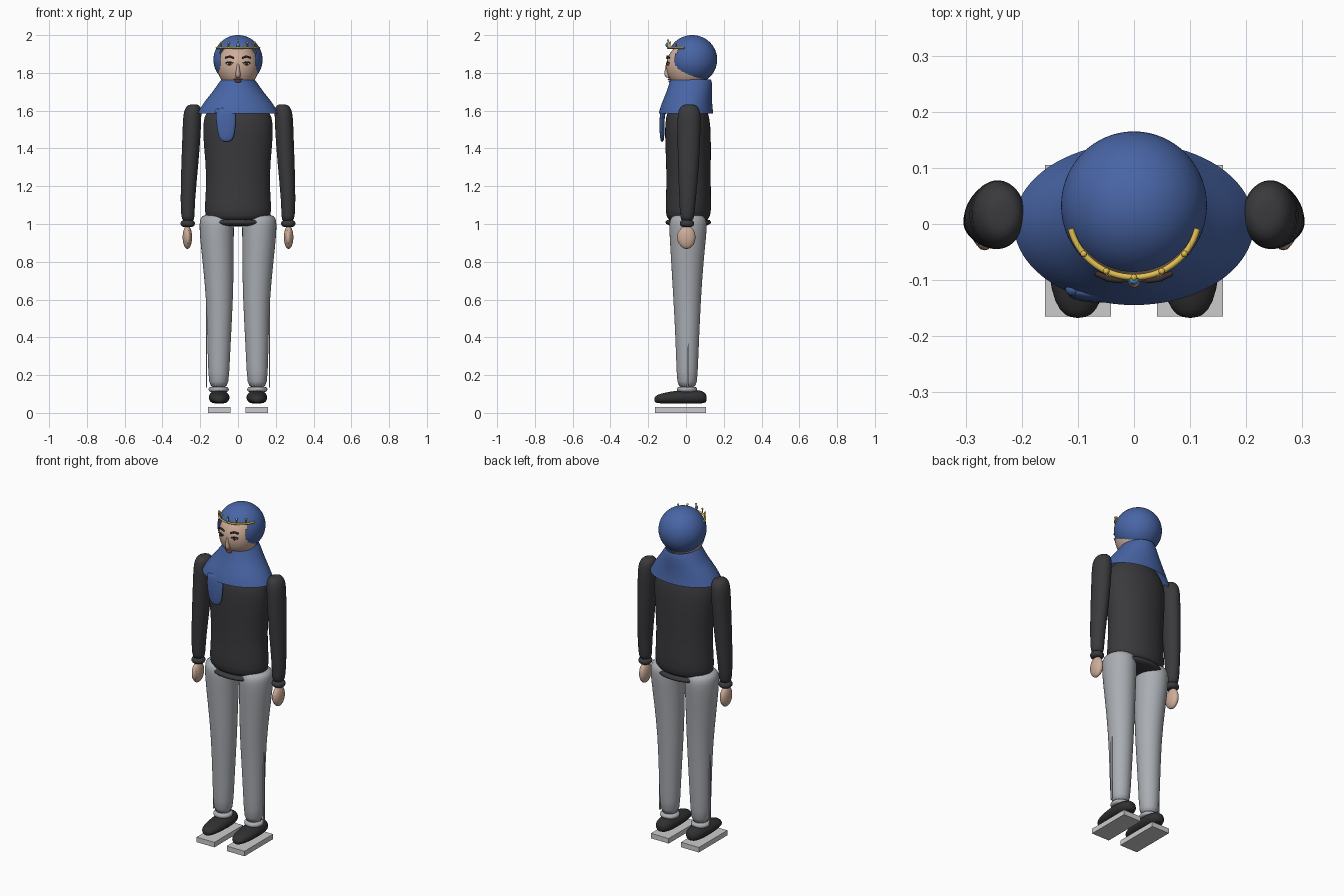
import bpy, bmesh, math
from mathutils import Vector


def material(name, r, g, b):
    m = bpy.data.materials.new(name)
    m.diffuse_color = (r, g, b, 1)
    return m


DARK = material("charcoal", 0.042, 0.042, 0.047)
BLACK = material("shoe_black", 0.03, 0.03, 0.032)
PANTS = material("light_grey", 0.40, 0.42, 0.45)
BLUE = material("scarf_blue", 0.065, 0.13, 0.38)
SKIN = material("skin", 0.62, 0.42, 0.32)
GOLD = material("gold", 0.75, 0.52, 0.08)
GEM = material("gem_blue", 0.08, 0.35, 0.65)
BROWN = material("brow_brown", 0.05, 0.03, 0.025)
LIP = material("lip", 0.35, 0.12, 0.10)
WHITE = material("eye_white", 0.8, 0.8, 0.8)


def finish(name, bm, mat=None, smooth=True):
    bmesh.ops.recalc_face_normals(bm, faces=bm.faces)
    me = bpy.data.meshes.new(name)
    bm.to_mesh(me)
    bm.free()
    if smooth:
        for p in me.polygons:
            p.use_smooth = True
    ob = bpy.data.objects.new(name, me)
    bpy.context.collection.objects.link(ob)
    if mat:
        me.materials.append(mat)
    return ob


def loft(name, secs, mat, axis="Z", n=28, cap=True, low=-9):
    """Ellipse sections: Z axis (z, cx, cy, rx, ry), Y axis (y, cx, cz, rx, rz)."""
    bm = bmesh.new()
    rings = []
    for t, a, b, ra, rb in secs:
        ring = []
        for i in range(n):
            w = 2 * math.pi * i / n
            u, v = a + ra * math.cos(w), b + rb * math.sin(w)
            ring.append(bm.verts.new((u, v, t) if axis == "Z" else (u, t, max(low, v))))
        rings.append(ring)
    for r, q in zip(rings, rings[1:]):
        for i in range(n):
            bm.faces.new((r[i], r[(i + 1) % n], q[(i + 1) % n], q[i]))
    if cap:
        bm.faces.new(rings[0])
        bm.faces.new(rings[-1])
    ob = finish(name, bm, mat)
    sub = ob.modifiers.new("smooth", "SUBSURF")
    sub.levels = sub.render_levels = 1
    return ob


def ball(name, c, r, mat, u=24, v=16):
    bm = bmesh.new()
    bmesh.ops.create_uvsphere(bm, u_segments=u, v_segments=v, radius=1)
    bmesh.ops.scale(bm, vec=r, verts=bm.verts)
    bmesh.ops.translate(bm, vec=c, verts=bm.verts)
    return finish(name, bm, mat)


def box(name, lo, hi, mat=None):
    bm = bmesh.new()
    bmesh.ops.create_cube(bm, size=1)
    lo, hi = Vector(lo), Vector(hi)
    bmesh.ops.scale(bm, vec=hi - lo, verts=bm.verts)
    bmesh.ops.translate(bm, vec=(lo + hi) / 2, verts=bm.verts)
    return finish(name, bm, mat, False)


def tube(name, pts, r, mat):
    cu = bpy.data.curves.new(name, "CURVE")
    cu.dimensions = "3D"
    cu.bevel_depth, cu.bevel_resolution, cu.use_fill_caps = r, 3, True
    sp = cu.splines.new("POLY")
    sp.points.add(len(pts) - 1)
    for p, q in zip(sp.points, pts):
        p.co = (*q, 1)
    cu.materials.append(mat)
    ob = bpy.data.objects.new(name, cu)
    bpy.context.collection.objects.link(ob)


# torso and hem
loft("sweater_body", [(1.015, 0, 0.012, 0.13, 0.085), (1.025, 0, 0.012, 0.165, 0.11),
     (1.06, 0, 0.012, 0.182, 0.124), (1.2, 0, 0.014, 0.167, 0.117), (1.33, 0, 0.013, 0.173, 0.119),
     (1.48, 0, 0.01, 0.188, 0.123), (1.57, 0, 0.008, 0.185, 0.118), (1.63, 0, 0.01, 0.14, 0.09),
     (1.70, 0, 0.02, 0.06, 0.06)], DARK)
loft("sweater_hem", [(0.987, 0, 0.012, 0.13, 0.095), (1.0, 0, 0.012, 0.165, 0.12),
     (1.012, 0, 0.012, 0.168, 0.124), (1.03, 0, 0.012, 0.15, 0.11)], DARK)

# limbs, mirrored
for s, side in ((-1, "left"), (1, "right")):
    box("foot_plate_" + side, (s * 0.1 - 0.059, -0.165, 0), (s * 0.1 + 0.059, 0.105, 0.03))
    loft("shoe_" + side, [(y, s * 0.1, z, rx, rz) for y, z, rx, rz in (
        (-0.168, 0.07, 0.014, 0.012), (-0.155, 0.073, 0.034, 0.022), (-0.12, 0.077, 0.049, 0.03),
        (-0.06, 0.08, 0.056, 0.037), (0, 0.082, 0.057, 0.042), (0.06, 0.082, 0.053, 0.041),
        (0.095, 0.08, 0.038, 0.034), (0.11, 0.078, 0.018, 0.018))], BLACK, "Y", 16, low=0.05)
    loft("trouser_leg_" + side, [(z, s * x, y, rx, ry) for z, x, y, rx, ry in (
        (0.125, 0.102, 0.006, 0.048, 0.05), (0.2, 0.102, 0.006, 0.056, 0.056),
        (0.4, 0.1, 0.007, 0.063, 0.063), (0.6, 0.097, 0.006, 0.071, 0.073),
        (0.8, 0.105, 0.007, 0.083, 0.086), (0.93, 0.112, 0.01, 0.09, 0.097),
        (1.0, 0.113, 0.011, 0.092, 0.101), (1.035, 0.113, 0.011, 0.088, 0.094),
        (1.052, 0.113, 0.011, 0.06, 0.065))], PANTS)
    loft("trouser_cuff_" + side, [(z, s * 0.102, 0.006, r, r) for z, r in (
        (0.11, 0.045), (0.115, 0.053), (0.13, 0.055), (0.14, 0.047))], PANTS)
    box("trouser_seam_" + side, (s * 0.166 - 0.003, 0.004, 0.135), (s * 0.166 + 0.003, 0.014, 0.63), PANTS)
    loft("sleeve_" + side, [(z, s * x, y, rx, ry) for z, x, y, rx, ry in (
        (1.015, 0.264, 0.006, 0.026, 0.028), (1.03, 0.265, 0.006, 0.036, 0.037),
        (1.12, 0.267, 0.008, 0.038, 0.043), (1.3, 0.256, 0.013, 0.045, 0.056),
        (1.45, 0.247, 0.015, 0.048, 0.06), (1.56, 0.243, 0.017, 0.049, 0.063),
        (1.605, 0.239, 0.017, 0.046, 0.058), (1.63, 0.236, 0.017, 0.032, 0.04),
        (1.633, 0.235, 0.017, 0.012, 0.014))], DARK)
    loft("sleeve_cuff_" + side, [(z, s * 0.266, 0.005, r, r) for z, r in (
        (0.983, 0.024), (0.99, 0.035), (1.002, 0.04), (1.015, 0.036), (1.022, 0.025))], DARK)
    ball("hand_" + side, (s * 0.268, 0.003, 0.93), (0.025, 0.047, 0.062), SKIN)
    ball("thumb_" + side, (s * 0.266, -0.033, 0.93), (0.014, 0.014, 0.036), SKIN, 12, 8)
    # eyes and brows
    ball("eye_" + side, (s * 0.045, -0.094, 1.848), (0.017, 0.006, 0.008), WHITE, 12, 8)
    ball("iris_" + side, (s * 0.045, -0.099, 1.848), (0.008, 0.004, 0.008), BROWN, 12, 8)
    tube("eyelid_" + side, [(s * x, y, z) for x, y, z in (
        (0.026, -0.102, 1.851), (0.045, -0.1, 1.859), (0.065, -0.09, 1.853))], 0.003, BROWN)
    tube("eyebrow_" + side, [(s * x, y, z) for x, y, z in (
        (0.022, -0.101, 1.878), (0.045, -0.098, 1.888), (0.067, -0.088, 1.880))], 0.005, BROWN)

# head, nose and mouth
ball("head", (0, 0.013, 1.835), (0.109, 0.117, 0.125), SKIN, 32, 24)
loft("nose", [(1.773, 0, -0.09, 0.009, 0.014), (1.785, 0, -0.094, 0.016, 0.023),
     (1.82, 0, -0.096, 0.010, 0.017), (1.862, 0, -0.096, 0.006, 0.008)], SKIN, n=12)
ball("upper_lip", (0, -0.088, 1.766), (0.024, 0.009, 0.005), LIP, 12, 8)
ball("lower_lip", (0, -0.085, 1.755), (0.019, 0.009, 0.006), LIP, 12, 8)

# hood with open face
hood = ball("scarf_hood", (0, 0.033, 1.87), (0.13, 0.132, 0.13), BLUE, 64, 48)
bm = bmesh.new()
bm.from_mesh(hood.data)
gone = [f for f in bm.faces if (c := f.calc_center_median()).y < 0
        and abs(c.x) < 0.093 and c.z < 1.925]
bmesh.ops.delete(bm, geom=gone, context="FACES")
bm.to_mesh(hood.data)
bm.free()

# shoulder drape and hanging end
loft("scarf_drape", [(1.765, 0, 0.025, 0.088, 0.108), (1.745, 0, 0.025, 0.104, 0.114),
     (1.70, 0, 0.018, 0.134, 0.121), (1.66, 0, 0.009, 0.168, 0.129), (1.62, 0, 0.002, 0.197, 0.138),
     (1.585, 0, 0, 0.215, 0.145)], BLUE, n=40, cap=False)
loft("scarf_end", [(1.435, -0.062, -0.126, 0.014, 0.004), (1.445, -0.062, -0.126, 0.034, 0.01),
     (1.48, -0.062, -0.127, 0.046, 0.013), (1.56, -0.064, -0.127, 0.055, 0.014),
     (1.605, -0.066, -0.122, 0.05, 0.013), (1.615, -0.066, -0.12, 0.025, 0.006)], BLUE, n=20)
ball("scarf_knot", (-0.108, -0.115, 1.595), (0.015, 0.014, 0.016), BLUE, 12, 8)


# tiara
def arc(deg, z, r=0.117):
    a = math.radians(deg)
    return (r * math.sin(a), 0.022 - r * math.cos(a), z)


tube("tiara_band", [arc(d, 1.933) for d in range(-75, 76, 5)], 0.0055, GOLD)
for i, d in enumerate((-50, -25, 0, 25, 50)):
    top = 1.972 if d == 0 else 1.96
    tube("tiara_spike_%d" % i, [arc(d, 1.933), arc(d, top)], 0.003, GOLD)
    ball("tiara_bead_%d" % i, arc(d, top), (0.006,) * 3, GOLD, 12, 8)
ball("tiara_gem", arc(0, 1.948, 0.123), (0.009, 0.007, 0.012), GEM, 12, 8)
